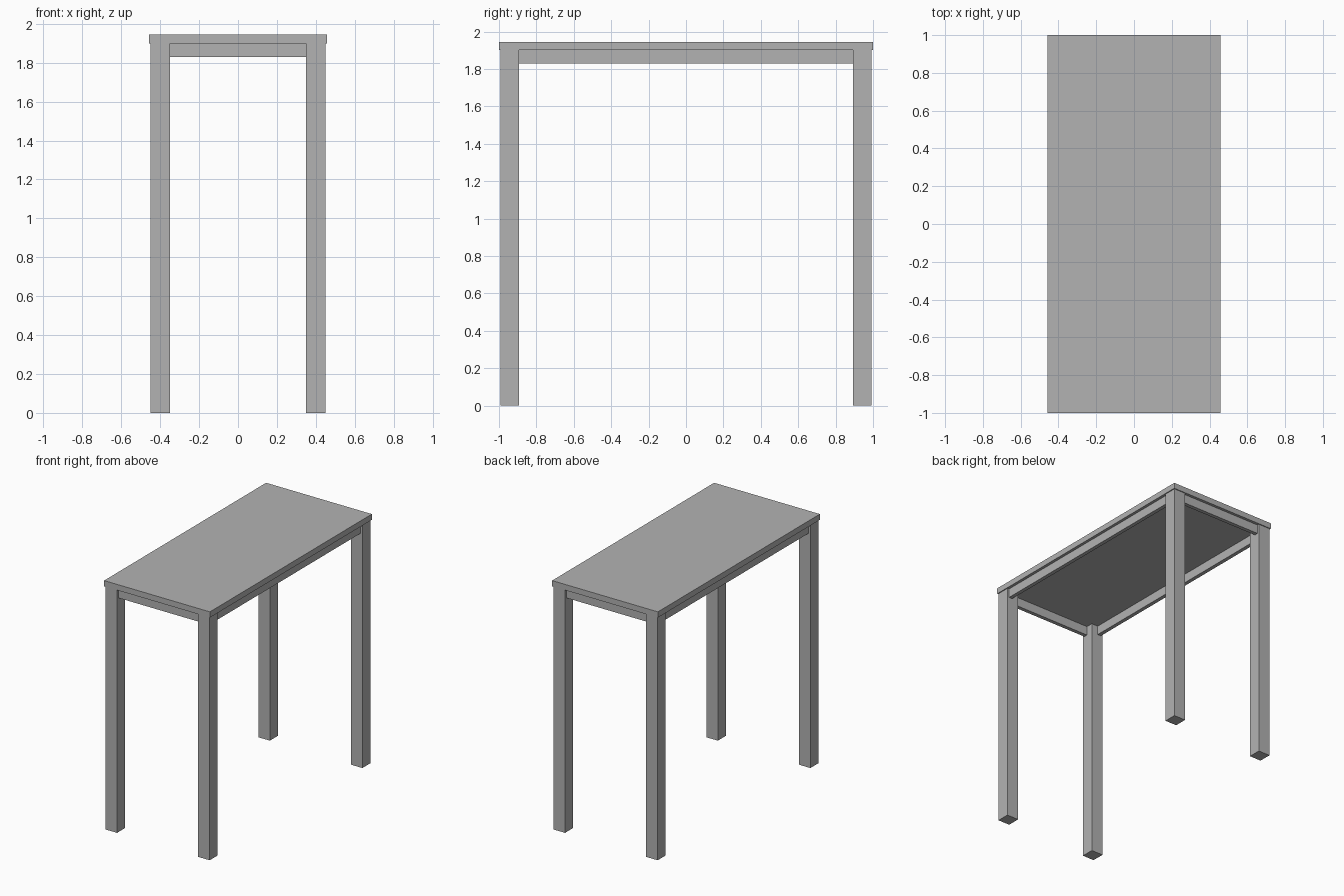
import bpy

cube = bpy.data.objects.get("Cube")
if cube:
    bpy.data.objects.remove(cube, do_unlink=True)

grey = bpy.data.materials.new("plain grey")
grey.use_nodes = True
grey.diffuse_color = (0.448, 0.448, 0.448, 1)
grey.node_tree.nodes["Principled BSDF"].inputs["Base Color"].default_value = grey.diffuse_color


def box(name, center, size):
    """Flat-shaded box with the given centre and full size."""
    bpy.ops.mesh.primitive_cube_add(size=1, location=center)
    obj = bpy.context.object
    obj.name = name
    obj.scale = size
    bpy.ops.object.transform_apply(location=False, rotation=False, scale=True)
    obj.data.materials.append(grey)
    return obj


TOP_X, TOP_Y = 0.457, 1.0      # half sizes of the table top
HEIGHT, TOP_Z = 1.945, 1.9     # upper and lower faces of the top
OVERHANG, LEG = 0.007, 0.1
APRON_H, APRON_T, INSET = 0.07, 0.03, 0.015

# Table top
box("table_top", (0, 0, (HEIGHT + TOP_Z) / 2), (2 * TOP_X, 2 * TOP_Y, HEIGHT - TOP_Z))

# Square legs, one per corner
leg_x = TOP_X - OVERHANG - LEG / 2
leg_y = TOP_Y - OVERHANG - LEG / 2
for sx, side in ((-1, "right"), (1, "left")):
    for sy, end in ((-1, "front"), (1, "back")):
        box(f"{end}_{side}_leg", (sx * leg_x, sy * leg_y, TOP_Z / 2), (LEG, LEG, TOP_Z))

# Apron rails between the legs, set back from their outer faces
rail_z = TOP_Z - APRON_H / 2
setback = OVERHANG + INSET + APRON_T / 2
for s, side, end in ((-1, "right", "front"), (1, "left", "back")):
    box(f"{side}_apron", (s * (TOP_X - setback), 0, rail_z), (APRON_T, 2 * leg_y - LEG, APRON_H))
    box(f"{end}_apron", (0, s * (TOP_Y - setback), rail_z), (2 * leg_x - LEG, APRON_T, APRON_H))
